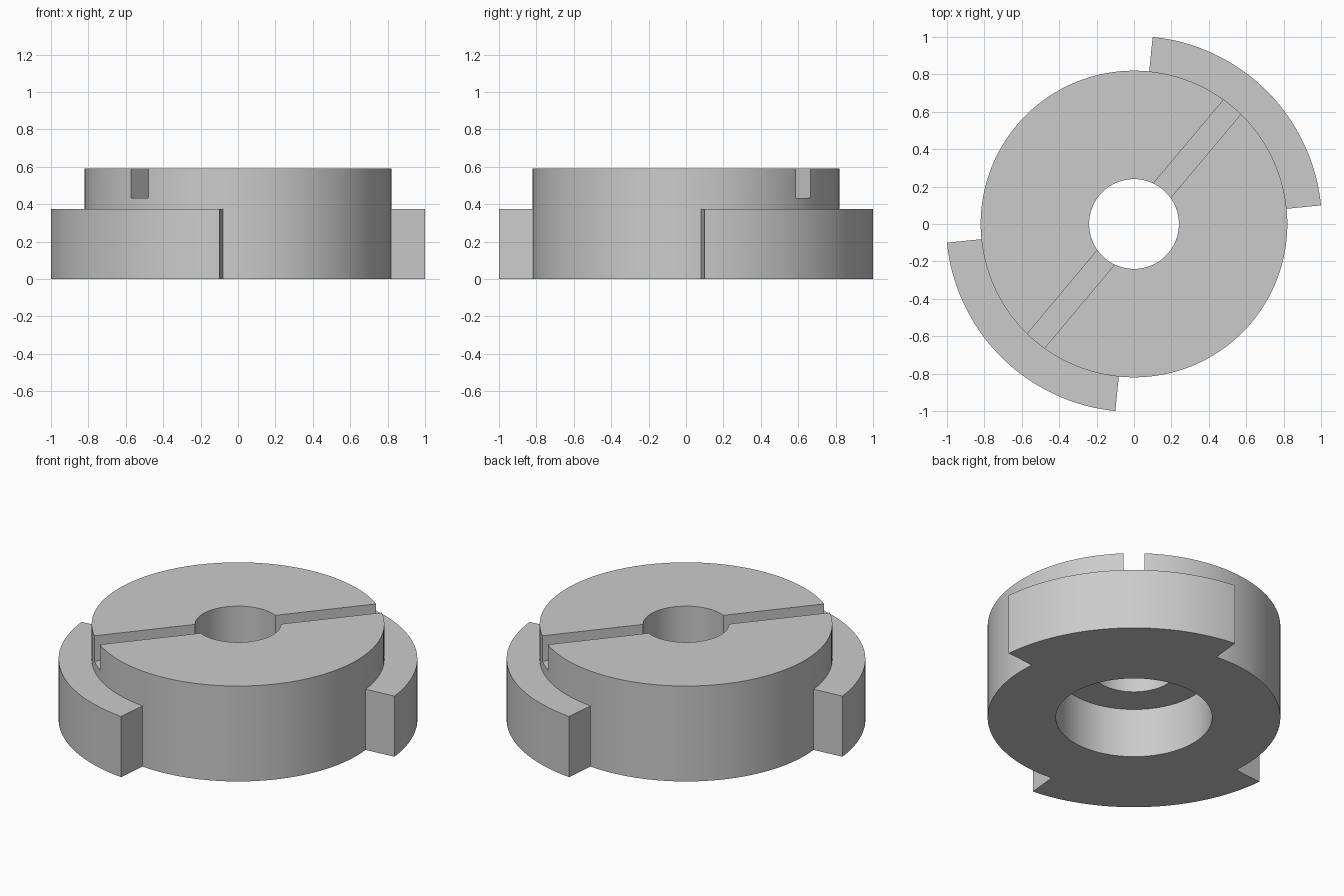
import bpy
import bmesh
from math import radians, cos, sin
from mathutils import Matrix

BODY_R, BODY_H = 0.82, 0.59
BORE_R, RECESS_R, RECESS_H = 0.24, 0.438, 0.305
LUG_R, LUG_H = 1.005, 0.375
SLOT_W, SLOT_Z, SLOT_ANGLE = 0.12, 0.433, radians(50)

if "Cube" in bpy.data.objects:
    bpy.data.objects.remove(bpy.data.objects["Cube"], do_unlink=True)

grey = bpy.data.materials.new("plain grey")
grey.use_nodes = True
colour = (0.6, 0.6, 0.6, 1)
grey.diffuse_color = colour
grey.node_tree.nodes["Principled BSDF"].inputs["Base Color"].default_value = colour


def finish(name, bm):
    """Turn a bmesh into a grey object."""
    bmesh.ops.remove_doubles(bm, verts=bm.verts, dist=1e-5)
    bmesh.ops.recalc_face_normals(bm, faces=bm.faces)
    mesh = bpy.data.meshes.new(name)
    bm.to_mesh(mesh)
    bm.free()
    mesh.materials.append(grey)
    obj = bpy.data.objects.new(name, mesh)
    bpy.context.collection.objects.link(obj)
    return obj


def sweep(name, profile, start, end, steps):
    """Sweep a closed (radius, height) profile about z between two angles."""
    bm = bmesh.new()
    ring = [bm.verts.new((r * cos(start), r * sin(start), z)) for r, z in profile]
    face = bm.faces.new(ring)
    full = abs(end - start) > radians(359)
    bmesh.ops.spin(bm, geom=[face] if not full else ring + list(face.edges),
                   cent=(0, 0, 0), axis=(0, 0, 1), angle=end - start,
                   steps=steps, use_duplicate=False)
    if full:
        bmesh.ops.remove_doubles(bm, verts=bm.verts, dist=1e-5)
        caps = [f for f in bm.faces if len(f.verts) == len(profile)]
        bmesh.ops.delete(bm, geom=caps, context='FACES_ONLY')
    else:
        # Make sure both sector ends are closed
        bmesh.ops.remove_doubles(bm, verts=bm.verts, dist=1e-5)
        bmesh.ops.holes_fill(bm, edges=[e for e in bm.edges if e.is_boundary], sides=0)
    return finish(name, bm)


def combine(target, tool, operation):
    """Apply a boolean and discard its tool."""
    tool.hide_render = True
    mod = target.modifiers.new(tool.name, 'BOOLEAN')
    mod.object, mod.operation, mod.solver = tool, operation, 'EXACT'
    bpy.context.view_layer.objects.active = target
    bpy.ops.object.modifier_apply(modifier=mod.name)
    bpy.data.objects.remove(tool, do_unlink=True)


# Ring body with a through bore and a wider recess underneath
body = sweep("ring_body", [(RECESS_R, 0), (BODY_R, 0), (BODY_R, BODY_H), (BORE_R, BODY_H),
                           (BORE_R, RECESS_H), (RECESS_R, RECESS_H)], 0, radians(360), 128)

# Two opposite bayonet lugs
for name, turn in (("right_lug", 0), ("left_lug", 180)):
    lug = sweep(name, [(0.7, 0), (LUG_R, 0), (LUG_R, LUG_H), (0.7, LUG_H)],
                radians(turn + 5.7), radians(turn + 84.3), 32)
    combine(body, lug, 'UNION')

# Straight slot across the top face
bm = bmesh.new()
bmesh.ops.create_cube(bm, size=1, matrix=Matrix.Translation((0, 0, SLOT_Z + 0.2))
                      @ Matrix.Rotation(SLOT_ANGLE, 4, 'Z')
                      @ Matrix.Diagonal((3, SLOT_W, 0.4, 1)))
combine(body, finish("slot_cutter", bm), 'DIFFERENCE')

bpy.ops.object.select_all(action='DESELECT')
body.select_set(True)
bpy.context.view_layer.objects.active = body
bpy.ops.object.shade_smooth_by_angle(angle=radians(30))
